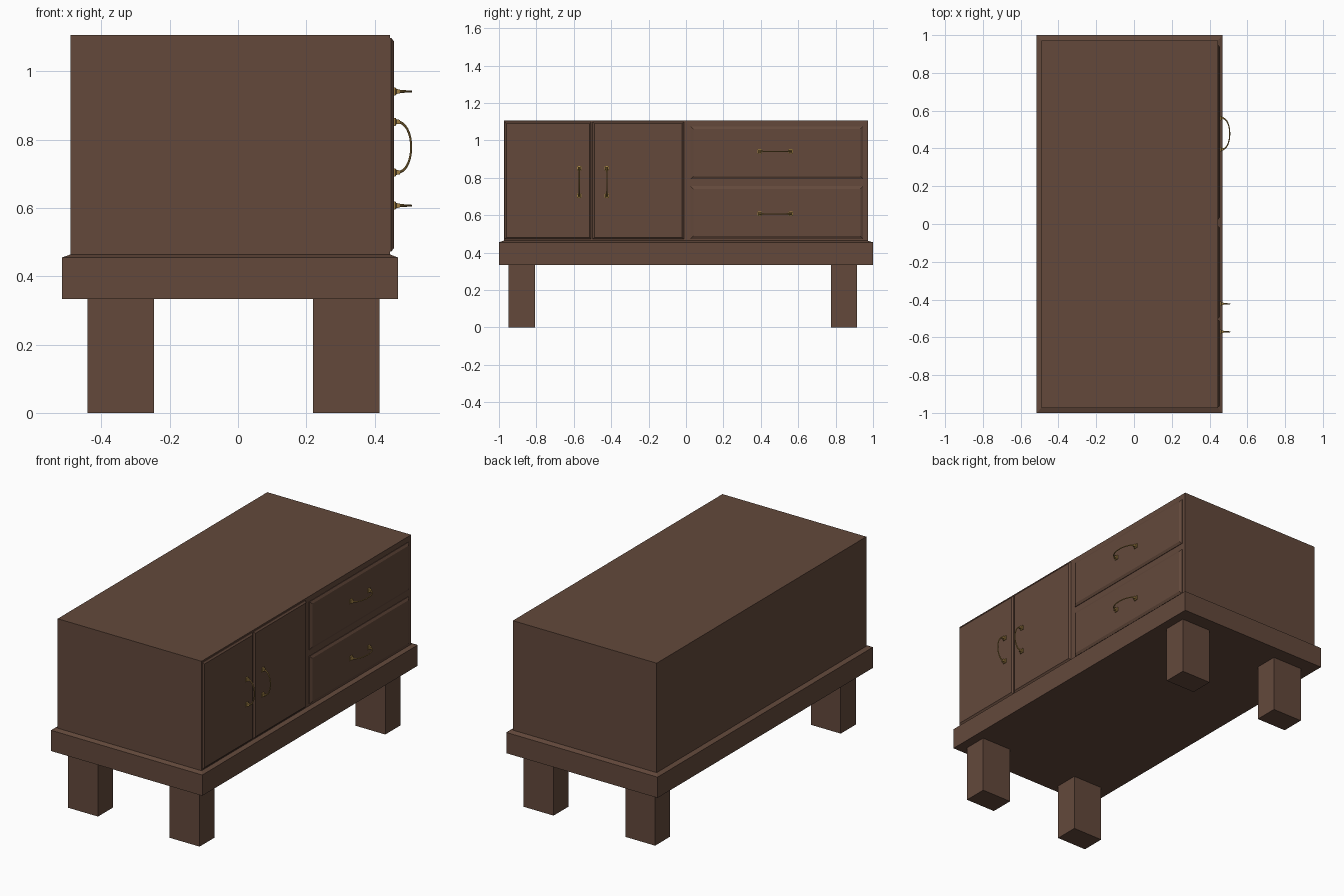
import bpy, bmesh, math
from mathutils import Vector

if "Cube" in bpy.data.objects:
    bpy.data.objects.remove(bpy.data.objects["Cube"])


def material(name, color):
    m = bpy.data.materials.new(name)
    m.diffuse_color = color
    m.use_nodes = True
    m.node_tree.nodes["Principled BSDF"].inputs["Base Color"].default_value = m.diffuse_color
    return m


wood = material("brown_wood", (0.125, 0.066, 0.044, 1))
brass = material("brass", (0.36, 0.22, 0.06, 1))


def finish(name, bm, mat):
    bmesh.ops.recalc_face_normals(bm, faces=bm.faces)
    me = bpy.data.meshes.new(name)
    bm.to_mesh(me)
    bm.free()
    me.materials.append(mat)
    ob = bpy.data.objects.new(name, me)
    bpy.context.collection.objects.link(ob)
    return ob


def loft(bm, rings):
    """Skin a list of equal-length point rings and cap both ends."""
    vs = [[bm.verts.new(p) for p in r] for r in rings]
    n = len(vs[0])
    for a, b in zip(vs, vs[1:]):
        for i in range(n):
            j = (i + 1) % n
            bm.faces.new((a[i], a[j], b[j], b[i]))
    bm.faces.new(vs[0][::-1])
    bm.faces.new(vs[-1])


def rect_z(x0, x1, y0, y1, z):
    return [(x0, y0, z), (x1, y0, z), (x1, y1, z), (x0, y1, z)]


def rect_x(x, y0, y1, z0, z1, inset=0):
    y0, y1, z0, z1 = y0 + inset, y1 - inset, z0 + inset, z1 - inset
    return [(x, y0, z0), (x, y1, z0), (x, y1, z1), (x, y0, z1)]


def solid(name, rings, mat=wood):
    bm = bmesh.new()
    loft(bm, rings)
    return finish(name, bm, mat)


# Cabinet body
BODY = (-0.49, 0.445, -0.974, 0.972)
solid("cabinet_body", [rect_z(*BODY, 0.45), rect_z(*BODY, 1.107)])

# Plinth with a sloped upper edge
BASE = (-0.515, 0.468, -1.0, 1.0)
solid("plinth", [rect_z(*BASE, 0.333), rect_z(*BASE, 0.455), rect_z(*BODY, 0.464)])

# Four block legs
for xn, x0, x1 in (("back", -0.44, -0.246), ("front", 0.22, 0.414)):
    for yn, y0, y1 in (("left", -0.948, -0.808), ("right", 0.776, 0.915)):
        solid(f"{xn}_{yn}_leg", [rect_z(x0, x1, y0, y1, 0), rect_z(x0, x1, y0, y1, 0.335)])


# Doors and drawer fronts: thin panels with chamfered rims
def panel(name, y0, y1, z0, z1, rim):
    solid(name, [rect_x(0.435, y0, y1, z0, z1), rect_x(0.448, y0, y1, z0, z1),
                 rect_x(0.456, y0, y1, z0, z1, rim)])


panel("left_door", -0.970, -0.507, 0.472, 1.098, 0.009)
panel("right_door", -0.499, -0.012, 0.472, 1.098, 0.009)
panel("upper_drawer", 0.025, 0.947, 0.793, 1.075, 0.014)
panel("lower_drawer", 0.025, 0.947, 0.474, 0.755, 0.014)


# Bowed pull handles: two stepped square mounts and a thin arched bar
def handle(name, y, z, along, half):
    bm = bmesh.new()
    for s in (-1, 1):
        c = Vector((0, y, z)) + along * (s * half)
        rings = [rect_x(x, c.y - r, c.y + r, c.z - r, c.z + r)
                 for x, r in ((0.450, 0.012), (0.461, 0.012), (0.464, 0.007), (0.474, 0.006))]
        loft(bm, rings)
    side = Vector((1, 0, 0)).cross(along)
    rings = []
    for i in range(17):
        t = math.pi * i / 16
        bow = max(math.sin(t), 0) ** 0.9
        c = Vector((0.465 + 0.042 * bow, y, z)) - along * (half * math.cos(t))
        out = Vector((math.sin(t), 0, 0)) - along * math.cos(t)
        r = 0.0045 - 0.0015 * math.sin(t)
        rings.append([c + r * (math.cos(a) * out + math.sin(a) * side)
                      for a in (k * math.pi / 4 for k in range(8))])
    loft(bm, rings)
    ob = finish(name, bm, brass)
    bpy.ops.object.select_all(action='DESELECT')
    ob.select_set(True)
    bpy.context.view_layer.objects.active = ob
    bpy.ops.object.shade_smooth_by_angle(angle=math.radians(40))


Y, Z = Vector((0, 1, 0)), Vector((0, 0, 1))
handle("left_door_handle", -0.571, 0.778, Z, 0.074)
handle("right_door_handle", -0.423, 0.778, Z, 0.074)
handle("upper_drawer_handle", 0.478, 0.941, Y, 0.083)
handle("lower_drawer_handle", 0.478, 0.607, Y, 0.083)
